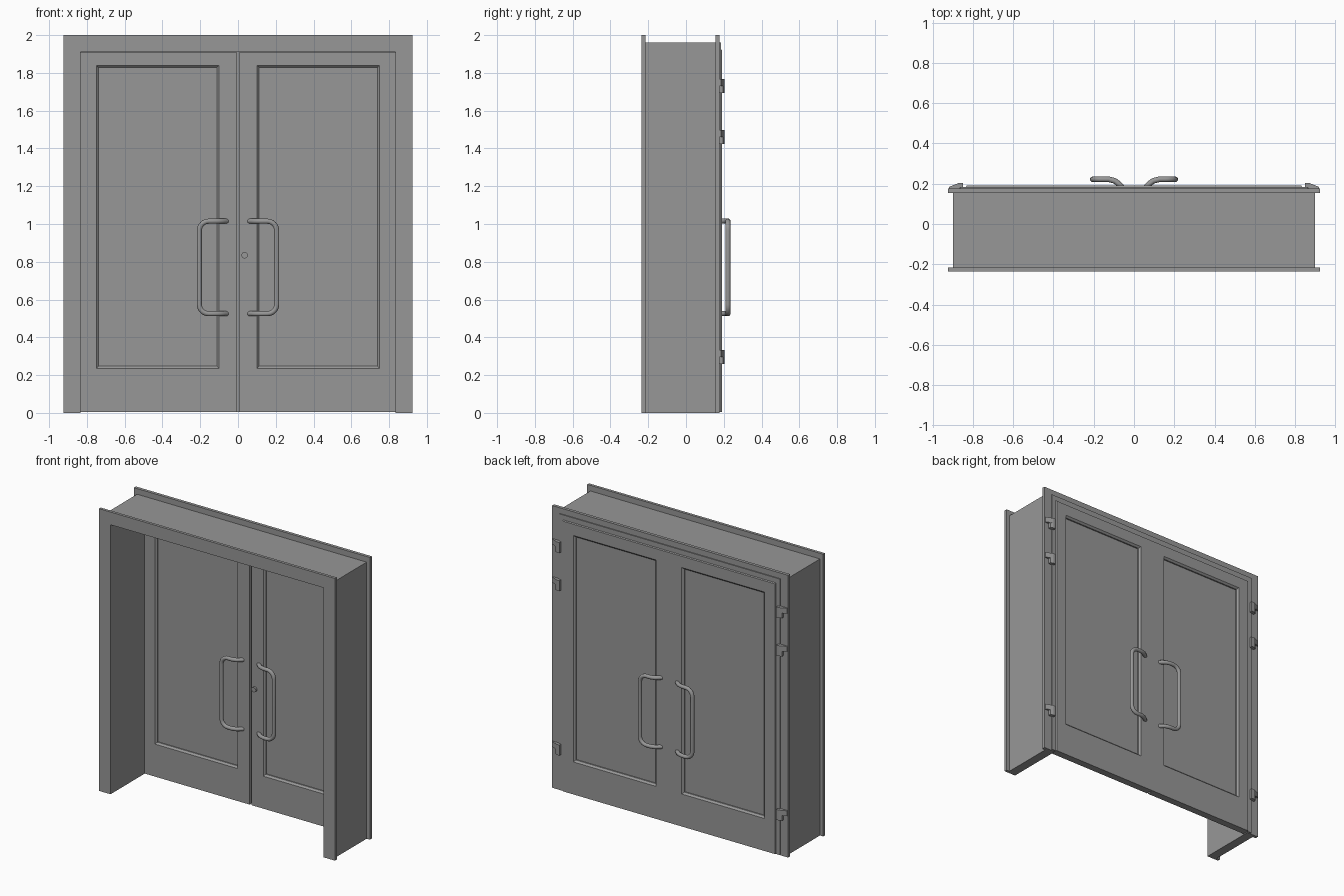
import bpy, bmesh, math
from mathutils import Vector

cube = bpy.data.objects.get("Cube")
if cube:
    bpy.data.objects.remove(cube, do_unlink=True)

grey = bpy.data.materials.new("plain_grey")
grey.use_nodes = True
colour = (0.31, 0.31, 0.31, 1)
grey.diffuse_color = colour
grey.node_tree.nodes["Principled BSDF"].inputs["Base Color"].default_value = colour


def finish(name, bm, mirror=True):
    bmesh.ops.recalc_face_normals(bm, faces=bm.faces)
    mesh = bpy.data.meshes.new(name)
    bm.to_mesh(mesh)
    bm.free()
    mesh.materials.append(grey)
    obj = bpy.data.objects.new(name, mesh)
    bpy.context.collection.objects.link(obj)
    if mirror:
        obj.modifiers.new("Mirror", 'MIRROR')
    return obj


def prism(name, points, axis, start, end, mirror=True):
    """Extrude a 2D profile: along y from (x, z), or along z from (x, y)."""
    bm = bmesh.new()
    place = (lambda a, b, t: (a, t, b)) if axis == 'Y' else (lambda a, b, t: (a, b, t))
    face = bm.faces.new([bm.verts.new(place(a, b, start)) for a, b in points])
    made = bmesh.ops.extrude_face_region(bm, geom=[face])["geom"]
    shift = Vector(place(0, 0, end - start))
    bmesh.ops.translate(bm, vec=shift, verts=[v for v in made if isinstance(v, bmesh.types.BMVert)])
    return finish(name, bm, mirror)


def portal(name, outer_x, outer_z, y0, y1, inner_x=0.835, inner_z=1.91):
    """Upside-down U around the doorway."""
    right = [(outer_x, 0), (outer_x, outer_z)]
    inner = [(inner_x, inner_z), (inner_x, 0)]
    flip = lambda pts: [(-x, z) for x, z in reversed(pts)]
    prism(name, right + flip(right) + flip(inner) + inner, 'Y', y0, y1, mirror=False)


def ring(name, rects):
    """Closed loft through upright rectangles (x0, x1, z0, z1, y)."""
    bm = bmesh.new()
    loops = [[bm.verts.new(p) for p in ((a, y, c), (b, y, c), (b, y, d), (a, y, d))]
             for a, b, c, d, y in rects]
    for i, loop in enumerate(loops):
        prev = loops[i - 1]
        for k in range(4):
            n = (k + 1) % 4
            bm.faces.new((prev[k], prev[n], loop[n], loop[k]))
    return finish(name, bm)


# Doorway lining with a casing on both sides of the wall
portal("frame_lining", 0.90, 1.96, -0.22, 0.16)
portal("front_casing", 0.925, 2.0, -0.235, -0.215)
portal("back_casing", 0.925, 2.0, 0.155, 0.177)

# Door leaves: bevelled opening in front, overlapping rim behind
opening = (0.10, 0.75, 0.235, 1.84)
inset = (0.112, 0.738, 0.247, 1.828)
ring("door_leaf", [(0.006, 0.833, 0.005, 1.907, 0.176),
                   (0.006, 0.833, 0.005, 1.907, 0.14),
                   opening + (0.14,), inset + (0.152,), inset + (0.176,)])
ring("door_overlap", [(0, 0.865, 0.005, 1.96, 0.176),
                      (0, 0.865, 0.005, 1.96, 0.184),
                      (0, 0.835, 0.005, 1.925, 0.184),
                      (0, 0.830, 0.005, 1.920, 0.191),
                      opening + (0.191,), inset + (0.179,), inset + (0.176,)])
a, b, c, d = inset
prism("door_panel", [(a, c), (b, c), (b, d), (a, d)], 'Y', 0.16, 0.17)

# Hinges: a slanted upper leaf and a smaller lower leaf
for i, z in enumerate((0.295, 1.46, 1.73)):
    prism(f"hinge_upper_{i}", [(0.92, 0.176), (0.92, 0.184), (0.87, 0.204),
                               (0.85, 0.204), (0.85, 0.184), (0.87, 0.176)], 'Z', z, z + 0.037)
    prism(f"hinge_lower_{i}", [(0.89, 0.176), (0.89, 0.195), (0.87, 0.204),
                               (0.85, 0.204), (0.85, 0.176)], 'Z', z - 0.037, z)


def handle(name, face_y, out):
    """Bent tube grip; out is the direction away from the door."""
    half = [(0.06, -0.008, 1.015), (0.075, 0.008, 1.015), (0.095, 0.023, 1.015),
            (0.125, 0.031, 1.015)]
    for k in range(7):
        t = k / 6 * math.pi / 2
        half.append((0.155 + 0.05 * math.sin(t), 0.031, 0.965 + 0.05 * math.cos(t)))
    path = half + [(x, y, 1.54 - z) for x, y, z in reversed(half)]
    curve = bpy.data.curves.new(name, 'CURVE')
    curve.dimensions = '3D'
    curve.bevel_depth = 0.014
    curve.bevel_resolution = 3
    curve.use_fill_caps = True
    spline = curve.splines.new('POLY')
    spline.points.add(len(path) - 1)
    for point, (x, y, z) in zip(spline.points, path):
        point.co = (x, face_y + out * y, z, 1)
    spline.use_smooth = True
    curve.materials.append(grey)
    obj = bpy.data.objects.new(name, curve)
    bpy.context.collection.objects.link(obj)
    obj.modifiers.new("Mirror", 'MIRROR')


handle("front_handles", 0.14, -1)
handle("back_handles", 0.191, 1)

# Lock cylinder on one leaf
bpy.ops.mesh.primitive_cylinder_add(vertices=24, radius=0.017, depth=0.02,
                                    location=(0.035, 0.135, 0.835),
                                    rotation=(math.pi / 2, 0, 0))
lock = bpy.context.object
lock.name = "lock_cylinder"
lock.data.materials.append(grey)
bpy.ops.object.shade_smooth_by_angle()
